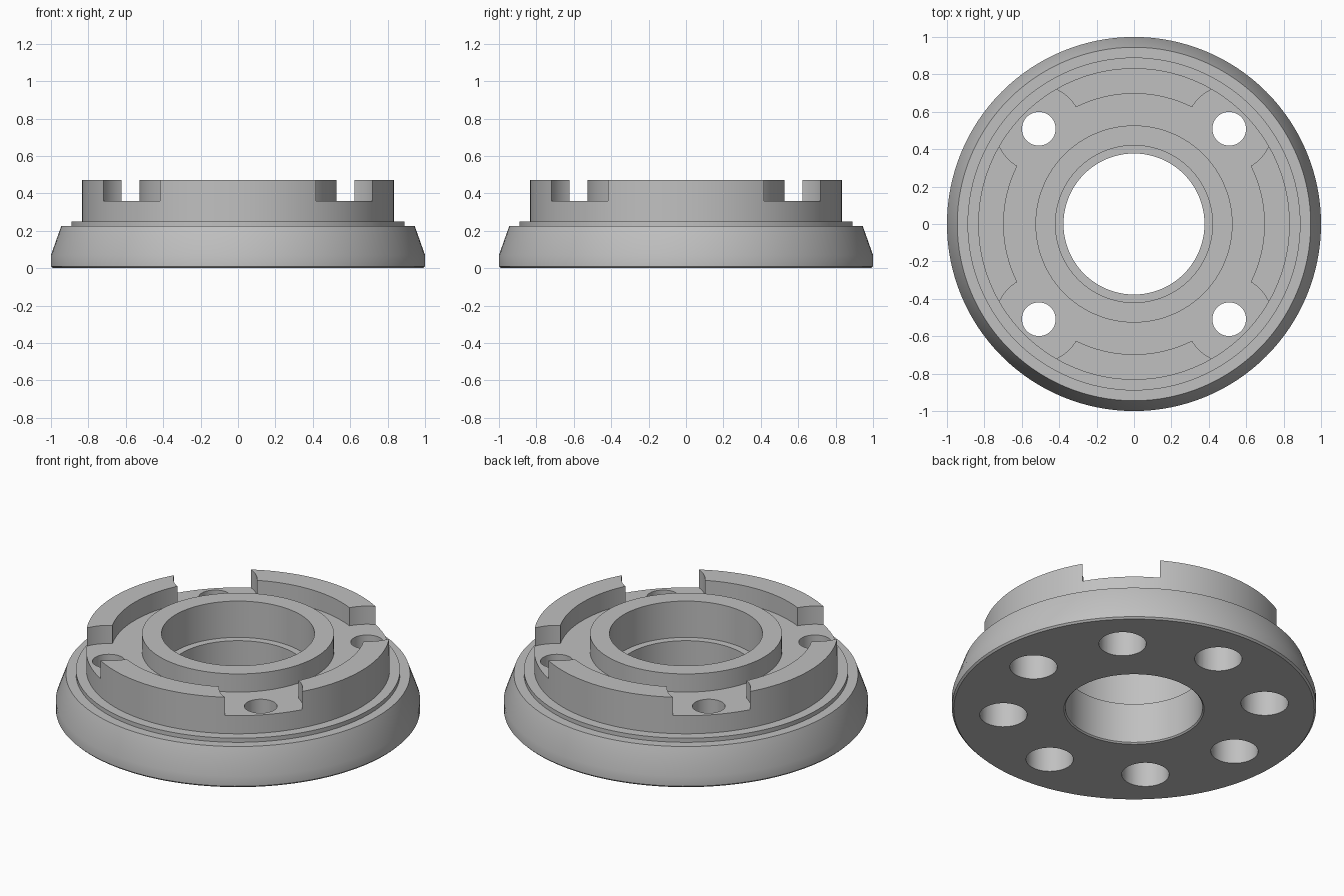
import bpy
import bmesh
from math import cos, sin, pi, radians, hypot

if "Cube" in bpy.data.objects:
    bpy.data.objects.remove(bpy.data.objects["Cube"])

STEPS = 128          # sides of the turned body
HOLE_CIRCLE = 0.72   # radius of the bolt circle


def new_object(name, bm):
    bmesh.ops.recalc_face_normals(bm, faces=bm.faces[:])
    mesh = bpy.data.meshes.new(name)
    bm.to_mesh(mesh)
    bm.free()
    obj = bpy.data.objects.new(name, mesh)
    bpy.context.collection.objects.link(obj)
    return obj


def lathe(name, profile):
    """Revolve a closed (radius, height) profile around z."""
    bm = bmesh.new()
    rings = [[bm.verts.new((r * cos(2 * pi * i / STEPS), r * sin(2 * pi * i / STEPS), z))
              for r, z in profile] for i in range(STEPS)]
    n = len(profile)
    for i in range(STEPS):
        a, b = rings[i], rings[(i + 1) % STEPS]
        for j in range(n):
            k = (j + 1) % n
            bm.faces.new((a[j], b[j], b[k], a[k]))
    return new_object(name, bm)


def round_cutters(name, angles, radius, z0, z1, keep_out=0.0, sides=48):
    """Upright cylinders on the bolt circle, kept outside the keep_out radius."""
    bm = bmesh.new()
    for angle in angles:
        cx, cy = HOLE_CIRCLE * cos(radians(angle)), HOLE_CIRCLE * sin(radians(angle))
        low, high = [], []
        for i in range(sides):
            t = 2 * pi * i / sides
            x, y = cx + radius * cos(t), cy + radius * sin(t)
            s = max(1.0, keep_out / hypot(x, y))
            low.append(bm.verts.new((x * s, y * s, z0)))
            high.append(bm.verts.new((x * s, y * s, z1)))
        bm.faces.new(low[::-1])
        bm.faces.new(high)
        for i in range(sides):
            k = (i + 1) % sides
            bm.faces.new((low[i], low[k], high[k], high[i]))
    obj = new_object(name, bm)
    obj.hide_render = True
    return obj


def cut(target, cutter):
    mod = target.modifiers.new("cut", 'BOOLEAN')
    mod.operation = 'DIFFERENCE'
    mod.solver = 'EXACT'
    mod.object = cutter
    bpy.context.view_layer.objects.active = target
    bpy.ops.object.modifier_apply(modifier=mod.name)
    bpy.data.objects.remove(cutter, do_unlink=True)


# Turned flange: skirt, step, outer wall, recessed floor, hub and stepped bore
flange = lathe("flange_body", [
    (0.385, 0.0), (0.99, 0.0), (1.0, 0.01), (1.0, 0.07), (0.945, 0.225),
    (0.89, 0.225), (0.89, 0.25), (0.833, 0.25), (0.833, 0.47),
    (0.697, 0.47), (0.697, 0.36), (0.527, 0.36), (0.527, 0.47),
    (0.42, 0.47), (0.42, 0.25), (0.377, 0.25), (0.377, 0.008)])

diagonals = [45, 135, 225, 315]

# Scalloped gaps in the outer wall
cut(flange, round_cutters("wall_gap_cutter", diagonals, 0.23, 0.36, 0.6, keep_out=0.6, sides=64))
# Wide holes in the underside
cut(flange, round_cutters("underside_hole_cutter", range(0, 360, 45), 0.13, -0.1, 0.2))
# Narrow bolt holes through the floor
cut(flange, round_cutters("bolt_hole_cutter", diagonals, 0.09, -0.2, 0.7))

# Plain grey metal
grey = bpy.data.materials.new("grey_metal")
grey.diffuse_color = (0.53, 0.53, 0.53, 1.0)
grey.use_nodes = True
grey.node_tree.nodes["Principled BSDF"].inputs["Base Color"].default_value = grey.diffuse_color
flange.data.materials.clear()
flange.data.materials.append(grey)

bpy.ops.object.select_all(action='DESELECT')
flange.select_set(True)
bpy.context.view_layer.objects.active = flange
bpy.ops.object.shade_smooth_by_angle(angle=radians(30))
